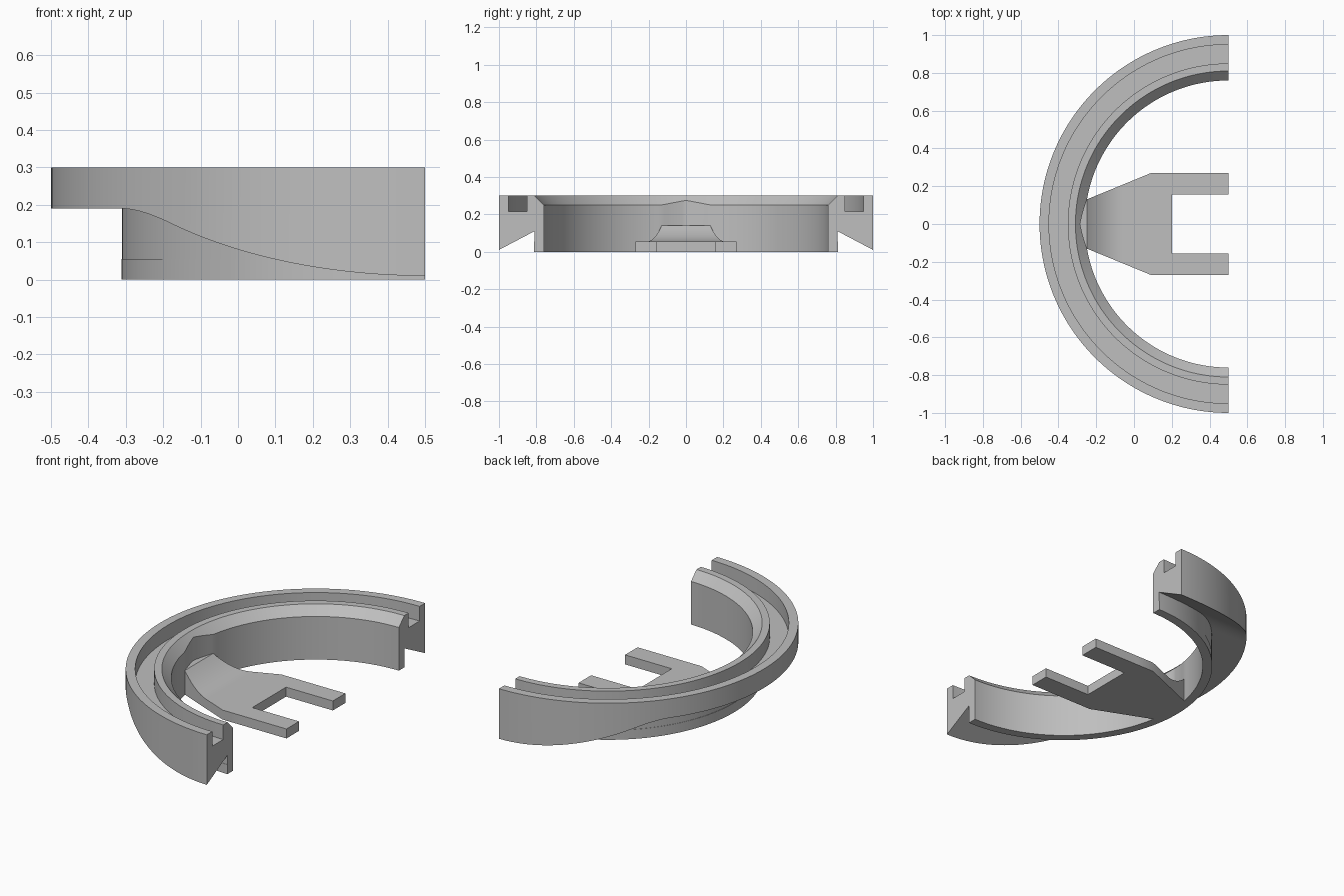
import bpy, bmesh, math

cube = bpy.data.objects.get("Cube")
if cube:
    bpy.data.objects.remove(cube, do_unlink=True)

grey = bpy.data.materials.new("plain_grey")
grey.use_nodes = True
colour = (0.52, 0.52, 0.52, 1)
grey.diffuse_color = colour
grey.node_tree.nodes["Principled BSDF"].inputs["Base Color"].default_value = colour

CENTRE_X = 0.5
SEGMENTS = 120


def loft(name, sections):
    """Join closed cross-sections of equal length and cap both ends."""
    bm = bmesh.new()
    rows = [[bm.verts.new(p) for p in section] for section in sections]
    count = len(rows[0])
    for a, b in zip(rows, rows[1:]):
        for i in range(count):
            j = (i + 1) % count
            bm.faces.new((a[i], a[j], b[j], b[i]))
    bm.faces.new(rows[0])
    bm.faces.new(rows[-1])
    bmesh.ops.recalc_face_normals(bm, faces=bm.faces[:])
    mesh = bpy.data.meshes.new(name)
    bm.to_mesh(mesh)
    bm.free()
    mesh.materials.append(grey)
    obj = bpy.data.objects.new(name, mesh)
    bpy.context.collection.objects.link(obj)
    bpy.ops.object.select_all(action='DESELECT')
    obj.select_set(True)
    bpy.context.view_layer.objects.active = obj
    bpy.ops.object.shade_smooth_by_angle(angle=math.radians(25))
    return obj


def underside(y):
    """Sloped underside that eases into a flat step."""
    slope, flat, blend = 0.01 + 0.526 * (1 - abs(y)), 0.19, 0.04
    h = max(blend - abs(slope - flat), 0) / blend
    return min(slope, flat) - h * h * blend / 4


def ring_section(angle):
    # The inner wall has a shallow V notch behind the bracket
    inner = 0.76 + 0.025 * max(0, 1 - abs(angle - math.pi) / 0.172)
    profile = [(inner, 0), (0.812, 0), (0.812, 0.055), (0.81, 0.055)]
    for i in range(9):
        r = 0.81 + 0.19 * i / 8
        profile.append((r, underside(r * math.sin(angle))))
    # Outer rim, groove, inner lip and chamfer
    profile += [(1, 0.3), (0.95, 0.3), (0.95, 0.215), (0.85, 0.215),
                (0.85, 0.3), (0.81, 0.3), (inner, 0.3 - (0.81 - inner))]
    return [(CENTRE_X + r * math.cos(angle), r * math.sin(angle), z)
            for r, z in profile]


# Grooved half ring
loft("half_ring", [ring_section(math.pi / 2 + math.pi * i / SEGMENTS)
                   for i in range(SEGMENTS + 1)])


def slab_section(x, y0, y1, top):
    return [(x, y0, 0), (x, y1, 0), (x, y1, top), (x, y0, top)]


# Bracket: curved neck widening into a flat plate
THICK = 0.055
neck = [slab_section(-0.29, -0.13, 0.13, 0.14)]
for i in range(17):
    t = i / 16
    x = -0.25 + 0.19 * t
    half = 0.13 + 0.14 * (x + 0.25) / 0.34
    neck.append(slab_section(x, -half, half, THICK + 0.085 * (1 - t) ** 2))
neck += [slab_section(x, -0.27, 0.27, THICK) for x in (0.09, 0.2)]
loft("bracket_plate", neck)

# Two prongs of the fork
for side, name in ((1, "left_prong"), (-1, "right_prong")):
    loft(name, [slab_section(x, side * 0.155, side * 0.27, THICK)
                for x in (0.2, 0.5)])
